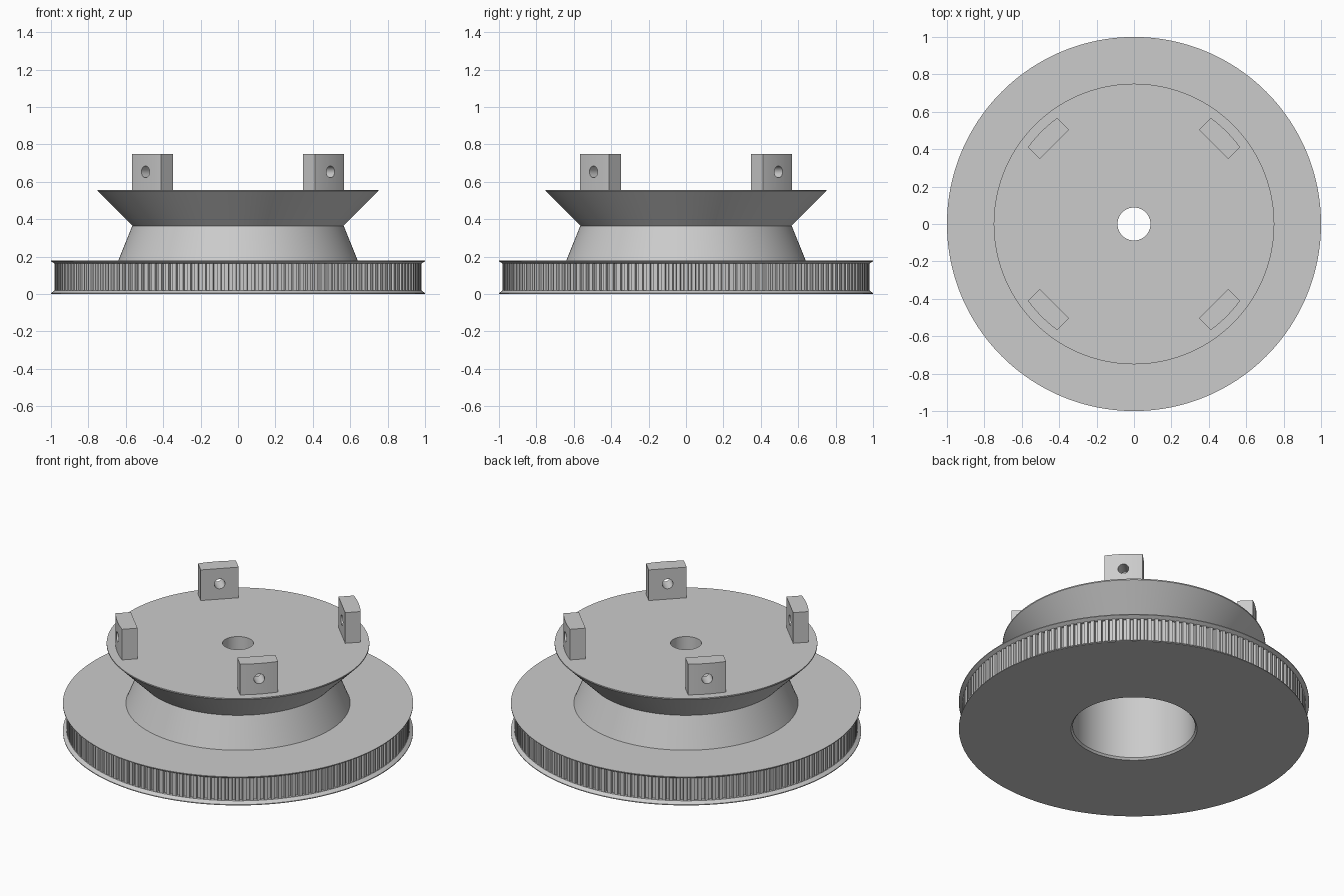
import bpy, bmesh, math
from mathutils import Matrix, Vector

if "Cube" in bpy.data.objects:
    bpy.data.objects.remove(bpy.data.objects["Cube"])

grey = bpy.data.materials.new("plain_grey")
grey.use_nodes = True
colour = (0.6, 0.6, 0.6, 1)
grey.diffuse_color = colour
grey.node_tree.nodes["Principled BSDF"].inputs["Base Color"].default_value = colour


def make_object(name, bm, smooth=True):
    bmesh.ops.recalc_face_normals(bm, faces=bm.faces)
    mesh = bpy.data.meshes.new(name)
    bm.to_mesh(mesh)
    bm.free()
    mesh.materials.append(grey)
    ob = bpy.data.objects.new(name, mesh)
    bpy.context.collection.objects.link(ob)
    if smooth:
        smooth_by_angle(ob)
    return ob


def smooth_by_angle(ob):
    bpy.ops.object.select_all(action='DESELECT')
    ob.select_set(True)
    bpy.context.view_layer.objects.active = ob
    bpy.ops.object.shade_smooth_by_angle(angle=math.radians(20))


def lathe(name, profile, segments=192):
    """Revolve a closed (radius, height) loop about z."""
    bm = bmesh.new()
    rings = []
    for i in range(segments):
        a = math.tau * i / segments
        rings.append([bm.verts.new((r * math.cos(a), r * math.sin(a), z)) for r, z in profile])
    n = len(profile)
    for i in range(segments):
        p, q = rings[i], rings[(i + 1) % segments]
        for j in range(n):
            k = (j + 1) % n
            bm.faces.new((p[j], q[j], q[k], p[k]))
    return make_object(name, bm)


def add_prism(bm, outline, bottom, top):
    """Extrude a plan outline between two heights."""
    low = [bm.verts.new((x, y, bottom)) for x, y in outline]
    high = [bm.verts.new((x, y, top)) for x, y in outline]
    bm.faces.new(low)
    bm.faces.new(high)
    for i in range(len(outline)):
        k = (i + 1) % len(outline)
        bm.faces.new((low[i], low[k], high[k], high[i]))


# Wheel: flanged drum, V-groove waist, top plate and stepped bore
DRUM, BELT_LOW, BELT_HIGH = 0.962, 0.02, 0.163
lathe("wheel_body", [
    (0.36, 0), (1, 0), (1, 0.005), (0.98, BELT_LOW), (DRUM, BELT_LOW),
    (DRUM, BELT_HIGH), (0.98, BELT_HIGH), (1, 0.175), (1, 0.18), (0.64, 0.18),
    (0.565, 0.365), (0.75, 0.55), (0.75, 0.557), (0.088, 0.557),
    (0.088, 0.46), (0.35, 0.46), (0.35, 0.012),
])

# Belt teeth around the drum
TEETH = 150
pitch = math.tau / TEETH
bm = bmesh.new()
for i in range(TEETH):
    corners = [(DRUM - 0.004, -0.33), (0.98, -0.25), (0.98, 0.25), (DRUM - 0.004, 0.33)]
    outline = [(r * math.cos((i + t) * pitch), r * math.sin((i + t) * pitch)) for r, t in corners]
    add_prism(bm, outline, BELT_LOW, BELT_HIGH)
make_object("belt_teeth", bm, smooth=False)

# Lug: flat inside, curved outside, with a radial pin hole
HALF, INNER, OUTER = 0.11, 0.602, 0.70
spread = math.asin(HALF / OUTER)
arc = [spread * (i / 6 - 1) for i in range(13)]
outline = [(INNER, HALF), (INNER, -HALF)] + [(OUTER * math.cos(a), OUTER * math.sin(a)) for a in arc]
bm = bmesh.new()
add_prism(bm, outline, 0.55, 0.75)
lug = make_object("lug_1", bm, smooth=False)

bm = bmesh.new()
bmesh.ops.create_cone(bm, cap_ends=True, segments=32, radius1=0.031, radius2=0.031, depth=0.3,
                      matrix=Matrix.Translation(Vector((0.65, 0, 0.653))) @ Matrix.Rotation(math.pi / 2, 4, 'Y'))
cutter = make_object("pin_hole_cutter", bm, smooth=False)
cutter.hide_render = True
hole = lug.modifiers.new("pin_hole", 'BOOLEAN')
hole.operation = 'DIFFERENCE'
hole.solver = 'EXACT'
hole.object = cutter
bpy.context.view_layer.objects.active = lug
bpy.ops.object.modifier_apply(modifier=hole.name)
bpy.data.objects.remove(cutter)
smooth_by_angle(lug)

# Four lugs on the diagonals
for i in range(4):
    ob = lug
    if i:
        ob = lug.copy()
        ob.name = f"lug_{i + 1}"
        bpy.context.collection.objects.link(ob)
    ob.rotation_euler.z = math.pi / 4 + i * math.pi / 2
